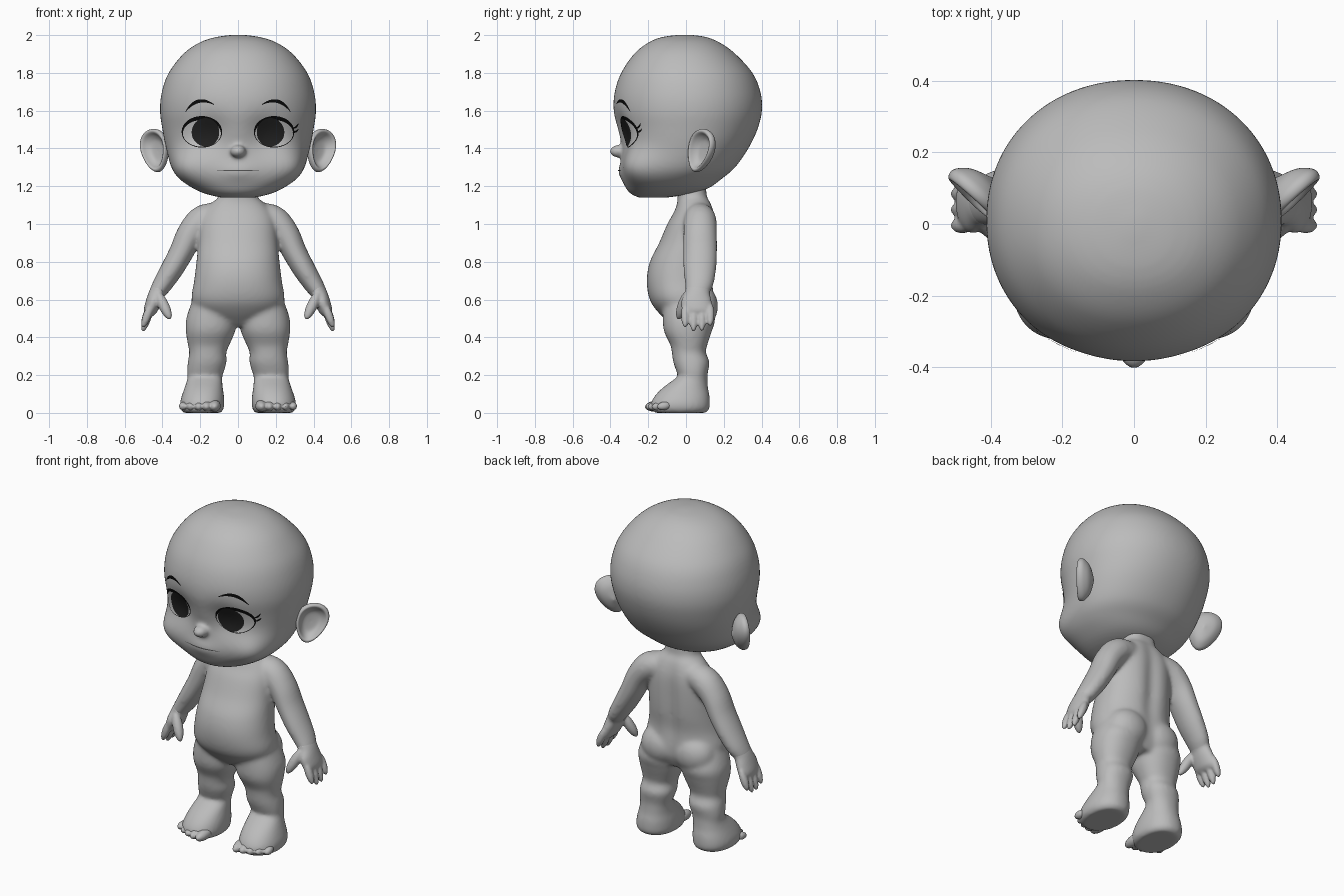
import bpy, bmesh, math
from mathutils import Vector, Matrix
from mathutils.bvhtree import BVHTree

cube = bpy.data.objects.get("Cube")
if cube:
    bpy.data.objects.remove(cube)


def material(name, value):
    m = bpy.data.materials.new(name)
    m.use_nodes = True
    m.diffuse_color = (value, value, value, 1)
    m.node_tree.nodes["Principled BSDF"].inputs["Base Color"].default_value = m.diffuse_color
    return m


skin = material("skin grey", 0.5)
white = material("eye white grey", 0.55)
iris = material("iris charcoal", 0.015)
black = material("lash black", 0.003)
crease = material("mouth dark grey", 0.09)


def finish(name, bm, mat):
    mesh = bpy.data.meshes.new(name)
    bm.to_mesh(mesh)
    bm.free()
    mesh.materials.append(mat)
    mesh.shade_smooth()
    obj = bpy.data.objects.new(name, mesh)
    bpy.context.collection.objects.link(obj)
    return obj


def blend(name, bm, voxel, passes):
    """Fuse overlapping volumes into one soft skin."""
    bmesh.ops.recalc_face_normals(bm, faces=bm.faces)
    obj = finish(name, bm, skin)
    r = obj.modifiers.new("fuse", 'REMESH')
    r.mode, r.voxel_size, r.use_smooth_shade = 'VOXEL', voxel, True
    s = obj.modifiers.new("soften", 'SMOOTH')
    s.factor, s.iterations = 0.5, passes
    return obj


def refine(rows, steps=6):
    """Catmull-Rom curve through rows of numbers."""
    rows = [rows[0], *rows, rows[-1]]
    out = []
    for a, b, c, d in zip(rows, rows[1:], rows[2:], rows[3:]):
        for k in range(steps):
            t = k / steps
            out.append([q + t / 2 * (r - p + t * (2 * p - 5 * q + 4 * r - s + t * (3 * (q - r) + s - p)))
                        for p, q, r, s in zip(a, b, c, d)])
    return out + [rows[-1]]


def bridge(bm, loops):
    for a, b in zip(loops, loops[1:]):
        for k in range(len(a)):
            j = (k + 1) % len(a)
            bm.faces.new((a[k], a[j], b[j], b[k]))


def loft(bm, rings, s=1, tilt=False, power=2, n=48):
    """Skin ellipses (x, y, z, rx, ry); tilted rings follow the path."""
    rings = refine(rings)
    centres = [Vector(r[:3]) for r in rings]
    loops = []
    for i, (c, r) in enumerate(zip(centres, rings)):
        u = Vector((1, 0, 0))
        if tilt:
            along = centres[min(i + 1, len(rings) - 1)] - centres[max(i - 1, 0)]
            u = along.cross(Vector((0, 1, 0))).normalized()
        loop = []
        for k in range(n):
            ca, sa = math.cos(math.tau * k / n), math.sin(math.tau * k / n)
            p = c + u * math.copysign(abs(ca) ** (2 / power), ca) * r[3]
            p.y += math.copysign(abs(sa) ** (2 / power), sa) * r[4]
            loop.append(bm.verts.new((p.x * s, p.y, p.z)))
        loops.append(loop)
    bridge(bm, loops)
    bm.faces.new(loops[0])
    bm.faces.new(loops[-1])


def push(bm, centre, move, size):
    """Soft sculpting stroke, an ellipsoidal falloff around a centre."""
    for v in bm.verts:
        d = [(p - q) / r for p, q, r in zip(v.co, centre, size)]
        v.co += Vector(move) * math.exp(-sum(e * e for e in d))


def ball(bm, centre, radii):
    bmesh.ops.create_uvsphere(bm, u_segments=32, v_segments=20, radius=1,
                              matrix=Matrix.Translation(centre) @ Matrix.Diagonal((*radii, 1)))


def bean(bm, a, b, r, s):
    """Rounded digit running from a to b."""
    a, b = Vector((a[0] * s, *a[1:])), Vector((b[0] * s, *b[1:]))
    turn = (b - a).to_track_quat('Z', 'Y').to_matrix().to_4x4()
    size = Matrix.Diagonal((r, r, (b - a).length / 2, 1))
    bmesh.ops.create_uvsphere(bm, u_segments=20, v_segments=14, radius=1,
                              matrix=Matrix.Translation((a + b) / 2) @ turn @ size)


def ear(name, s):
    """Cupped, teardrop shell facing forward and outward."""
    profile = refine([(.01, -.022), (.45, -.018), (.68, -.002), (.84, .02), (.96, .018),
                      (1, 0), (.9, -.02), (.6, -.045), (.01, -.065)], 4)
    up, out = Vector((.17, .25, 1)).normalized(), Vector((.75, .65, -.2)).normalized()
    face = Vector((.65, -.75, .1)).normalized()
    bm, n, loops = bmesh.new(), 48, []
    for r, d in profile:
        loop = []
        for k in range(n):
            v, w = math.sin(math.tau * k / n) * r, math.cos(math.tau * k / n) * r
            p = Vector((.438, .08, 1.388)) + up * v * .118 + out * w * .087 * (1 + .25 * v) + face * d
            loop.append(bm.verts.new((p.x * s, p.y, p.z)))
        loops.append(loop)
    bridge(bm, loops)
    bm.faces.new(loops[0])
    bm.faces.new(loops[-1])
    bmesh.ops.recalc_face_normals(bm, faces=bm.faces)
    finish(name, bm, skin)


# Head: skull rings as (z, half width, front y, back y), then sockets, cheeks, lips, nose
skull = [(2.002, .02, -.03, .02), (1.99, .115, -.125, .105), (1.96, .205, -.2, .18), (1.9, .29, -.275, .262),
         (1.8, .367, -.343, .352), (1.7, .403, -.377, .394), (1.6, .413, -.384, .402), (1.5, .4, -.365, .378),
         (1.4, .38, -.342, .33), (1.3, .35, -.342, .26), (1.24, .305, -.335, .19), (1.19, .235, -.317, .12),
         (1.16, .17, -.292, .03), (1.14, .09, -.25, -.1)]
bm = bmesh.new()
loft(bm, [(0, (f + b) / 2, z, w, (b - f) / 2) for z, w, f, b in skull], power=2.1, n=96)
for s in (1, -1):
    push(bm, (s * .14, -.33, 1.48), (0, .032, 0), (.09, .2, .1))
    push(bm, (s * .25, -.24, 1.3), (s * .036, -.042, 0), (.13, .13, .11))
push(bm, (0, -.345, 1.275), (0, -.016, 0), (.09, .1, .045))
ball(bm, (0, -.355, 1.385), (.042, .05, .034))
head = blend("head", bm, .01, 9)
ear("left_ear", 1)
ear("right_ear", -1)

# Body: torso, buttocks, legs and arms
torso = [(1.22, .03, .095, .08), (1.15, .035, .1, .08), (1.11, .045, .14, .092), (1.06, .045, .18, .11),
         (1, .033, .2, .132), (.9, .012, .21, .154), (.8, -.015, .22, .176), (.7, -.03, .232, .178),
         (.6, -.02, .246, .172), (.53, 0, .21, .145), (.46, .02, .1, .09)]
leg = [(.13, 0, .6, .11, .12), (.14, .015, .5, .134, .138), (.146, .01, .43, .13, .126),
       (.155, .015, .36, .11, .098), (.16, .015, .32, .098, .09), (.163, .028, .27, .103, .096),
       (.172, .033, .22, .098, .084), (.175, .035, .195, .092, .078), (.177, .02, .17, .094, .094),
       (.182, -.005, .13, .102, .122), (.186, -.02, .09, .112, .145), (.19, -.03, .05, .118, .157),
       (.19, -.03, .02, .114, .154), (.19, -.03, 0, .1, .135)]
arm = [(.1, .07, 1.045, .07, .075), (.185, .075, 1.02, .08, .086), (.25, .075, .95, .073, .089),
       (.3, .075, .85, .065, .09), (.35, .073, .76, .06, .087), (.4, .07, .68, .052, .076),
       (.425, .062, .64, .044, .066), (.44, .055, .6, .034, .06)]
bm = bmesh.new()
loft(bm, [(0, y, z, rx, ry) for z, y, rx, ry in torso], power=2.2, n=64)
push(bm, (0, .17, .85), (0, -.022, 0), (.045, .1, .3))
for s in (1, -1):
    ball(bm, (s * .11, .07, .565), (.125, .1, .115))
    loft(bm, leg, s, power=2.2)
    loft(bm, arm, s, tilt=True)
blend("body", bm, .01, 16)

# Hands: palm, four fingers and a thumb
palm = [(.412, .066, .66, .046, .07), (.428, .06, .635, .043, .066), (.446, .055, .59, .041, .08),
        (.465, .06, .54, .035, .08), (.472, .06, .515, .02, .07)]
bm = bmesh.new()
for s in (1, -1):
    loft(bm, palm, s, tilt=True)
    for i, tip in enumerate((.452, .43, .432, .46)):
        y = -.004 + .044 * i
        bean(bm, (.455, y, .585), (.505, y, tip), .0225, s)
    bean(bm, (.43, .01, .645), (.358, -.042, .495), .029, s)
blend("hands", bm, .007, 5)

# Toes, big toe on the inner side
bm = bmesh.new()
for s in (1, -1):
    for i in range(5):
        x, r = .118 + .042 * i, .031 - .002 * i
        bean(bm, (x, -.08, .042), (x + .008, -.219 + .004 * i * i, .031), r, s)
blend("toes", bm, .007, 4)

# Painted face details are draped over the head
bpy.context.view_layer.update()
tree = BVHTree.FromObject(head, bpy.context.evaluated_depsgraph_get())


def drape(bm, x, z, lift):
    hit, normal, _, _ = tree.ray_cast(Vector((x, -1, z)), Vector((0, 1, 0)))
    return bm.verts.new(hit + normal * lift)


def plate(name, bm, mat):
    bm.normal_update()
    bmesh.ops.reverse_faces(bm, faces=[f for f in bm.faces if f.normal.y > 0])
    finish(name, bm, mat)


def disc(name, x, z, rx, rz, lift, mat, rings=10, n=48):
    bm = bmesh.new()
    loops = [[drape(bm, x + rx * j / rings * math.cos(math.tau * k / n),
                    z + rz * j / rings * math.sin(math.tau * k / n), lift) for k in range(n)]
             for j in range(1, rings + 1)]
    bridge(bm, loops)
    bm.faces.new(loops[0])
    plate(name, bm, mat)


def stroke(name, a, mid, b, width, mat, s=1, n=24):
    """Tapered brush line bending through a control point."""
    bm = bmesh.new()
    a, mid, b = Vector(a), Vector(mid), Vector(b)
    last = None
    for i in range(n + 1):
        t = i / n
        p = a * (1 - t) ** 2 + mid * 2 * t * (1 - t) + b * t * t
        d = ((mid - a) * (1 - t) + (b - mid) * t).normalized()
        off = Vector((-d.y, d.x)) * width * (.15 + .85 * math.sin(math.pi * t)) / 2
        pair = [drape(bm, s * q.x, q.y, .004) for q in (p + off, p - off)]
        if last:
            bm.faces.new((last[0], last[1], pair[1], pair[0]))
        last = pair
    plate(name, bm, mat)


for s, side in ((1, "left"), (-1, "right")):
    disc(side + "_eye_rim", s * .19, 1.488, .107, .084, .002, black)
    disc(side + "_eye_white", s * .189, 1.48, .1, .072, .004, white)
    disc(side + "_iris", s * .17, 1.486, .073, .077, .006, iris)
    stroke(side + "_eyebrow", (.275, 1.595), (.215, 1.685), (.125, 1.632), .018, black, s)
for i in range(2):
    stroke("left_lash_%d" % i, (.285, 1.51 - .025 * i), (.305, 1.505 - .02 * i), (.318, 1.535 - .03 * i), .009, black)
stroke("mouth", (-.118, 1.286), (0, 1.28), (.118, 1.286), .007, crease)
